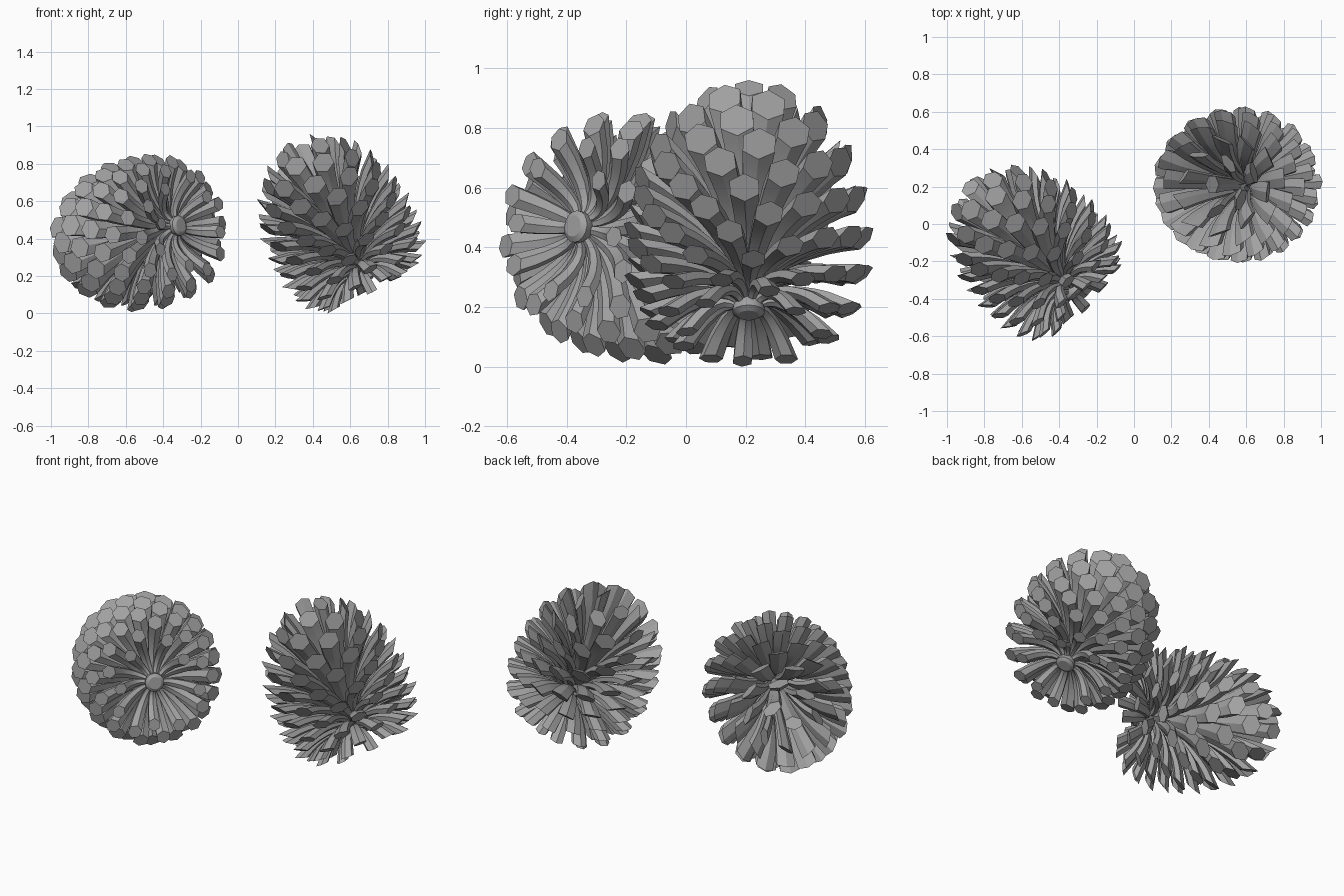
import bpy, bmesh, math
from mathutils import Vector

if "Cube" in bpy.data.objects:
    bpy.data.objects.remove(bpy.data.objects["Cube"])

# Outline reached by the scale ends: (radius, height along the cone axis)
ENVELOPE = [(.21, -.105), (.30, -.075), (.365, 0), (.40, .11), (.41, .23), (.40, .40),
            (.37, .51), (.30, .65), (.20, .745), (.10, .80), (.02, .82)]
COUNT = 110
GOLDEN = math.pi * (3 - math.sqrt(5))

bark = bpy.data.materials.new("dark_bark")
bark.diffuse_color = (.36, .36, .36, 1)
bark.use_nodes = True
bark.node_tree.nodes["Principled BSDF"].inputs["Base Color"].default_value = bark.diffuse_color


def envelope_table():
    """Dense points on the outline with cumulative share of scales."""
    pts, total = [], 0
    for k in range(len(ENVELOPE) - 1):
        a, b = Vector(ENVELOPE[k]), Vector(ENVELOPE[k + 1])
        for j in range(20):
            p = a.lerp(b, j / 20)
            f = (k + j / 20) / (len(ENVELOPE) - 1)
            total += (b - a).length * p.x * (1.6 - 0.7 * f)
            pts.append((total, f, p))
    return [(c / total, f, p) for c, f, p in pts]


TABLE = envelope_table()


def add_scale(bm, share, angle):
    """One curved woody scale: hexagonal tube with an oblique hexagonal end."""
    f, end = next((f, p) for c, f, p in TABLE if c >= share)
    root = Vector((.03, -.005 + .23 * f))
    d = end - root
    ctrl = root + Vector((d.x * .38, max(d.y, 0) * .62 + .075 * (1 - f)))
    g = min(1, f * 1.8)
    half_w, half_h = .031 + .027 * g, .029 + .005 * g
    if f > .75:
        k = 1 - (f - .75) * 1.2
        half_w, half_h = half_w * k, half_h * k
    shear = .8 + .4 * g
    out = Vector((math.cos(angle), math.sin(angle), 0))
    side = Vector((-math.sin(angle), math.cos(angle), 0))
    up = Vector((0, 0, 1))
    rings, steps = [], 6
    for i in range(steps + 1):
        u = i / steps
        p = root * (1 - u) ** 2 + ctrl * 2 * u * (1 - u) + end * u * u
        t = ((ctrl - root) * (1 - u) + (end - ctrl) * u).normalized()
        T, N = out * t.x + up * t.y, -out * t.y + up * t.x
        c = out * p.x + up * p.y
        if i == steps - 1:
            c -= T * .02
        w = half_w * (.33 + .67 * u ** .8)
        h = half_h * (.45 + .55 * u ** 1.3)
        ring = []
        for k in range(6):
            a = math.radians(30 + 60 * k)
            n = h * math.sin(a)
            off = T * (n - half_h * .6) * shear if i == steps else Vector()
            ring.append(bm.verts.new(c + side * w * 1.1 * math.cos(a) + N * n + off))
        rings.append(ring)
    for a, b in zip(rings, rings[1:]):
        for k in range(6):
            m = (k + 1) % 6
            bm.faces.new((a[k], a[m], b[m], b[k]))
    bm.faces.new(rings[-1])
    bm.faces.new(rings[0][::-1])


def add_core(bm):
    """Central stem with a bevelled flat stub at the base."""
    profile = [(.036, -.03), (.054, -.018), (.054, .0), (.045, .02), (.045, .2), (.015, .4)]
    rings = [[bm.verts.new((r * math.cos(k * math.tau / 16), r * math.sin(k * math.tau / 16), z))
              for k in range(16)] for r, z in profile]
    for a, b in zip(rings, rings[1:]):
        for k in range(16):
            m = (k + 1) % 16
            bm.faces.new((a[k], a[m], b[m], b[k]))
    bm.faces.new(rings[0])
    bm.faces.new(rings[-1])


def make_cone(name, tip_dir, center, spin):
    """Build a whole cone, aim its tip, and centre its bounds on the target."""
    bm = bmesh.new()
    add_core(bm)
    for i in range(COUNT):
        add_scale(bm, (i + .5) / COUNT, spin + i * GOLDEN)
    bmesh.ops.recalc_face_normals(bm, faces=bm.faces[:])
    bm.transform(Vector(tip_dir).to_track_quat('Z', 'Y').to_matrix().to_4x4())
    lo = Vector([min(v.co[a] for v in bm.verts) for a in range(3)])
    hi = Vector([max(v.co[a] for v in bm.verts) for a in range(3)])
    bmesh.ops.translate(bm, verts=bm.verts[:], vec=Vector(center) - (lo + hi) / 2)
    mesh = bpy.data.meshes.new(name)
    bm.to_mesh(mesh)
    bm.free()
    mesh.materials.append(bark)
    obj = bpy.data.objects.new(name, mesh)
    bpy.context.collection.objects.link(obj)
    bpy.context.view_layer.objects.active = obj
    obj.select_set(True)
    bpy.ops.object.shade_smooth_by_angle(angle=math.radians(28))
    obj.select_set(False)


# Lying cone on the left, leaning upright cone on the right
make_cone("pine_cone_lying", (-.70, .70, -.14), (-.535, -.155, .43), 0)
make_cone("pine_cone_leaning", (-.46, 0, .89), (.555, .21, .48), 0)
